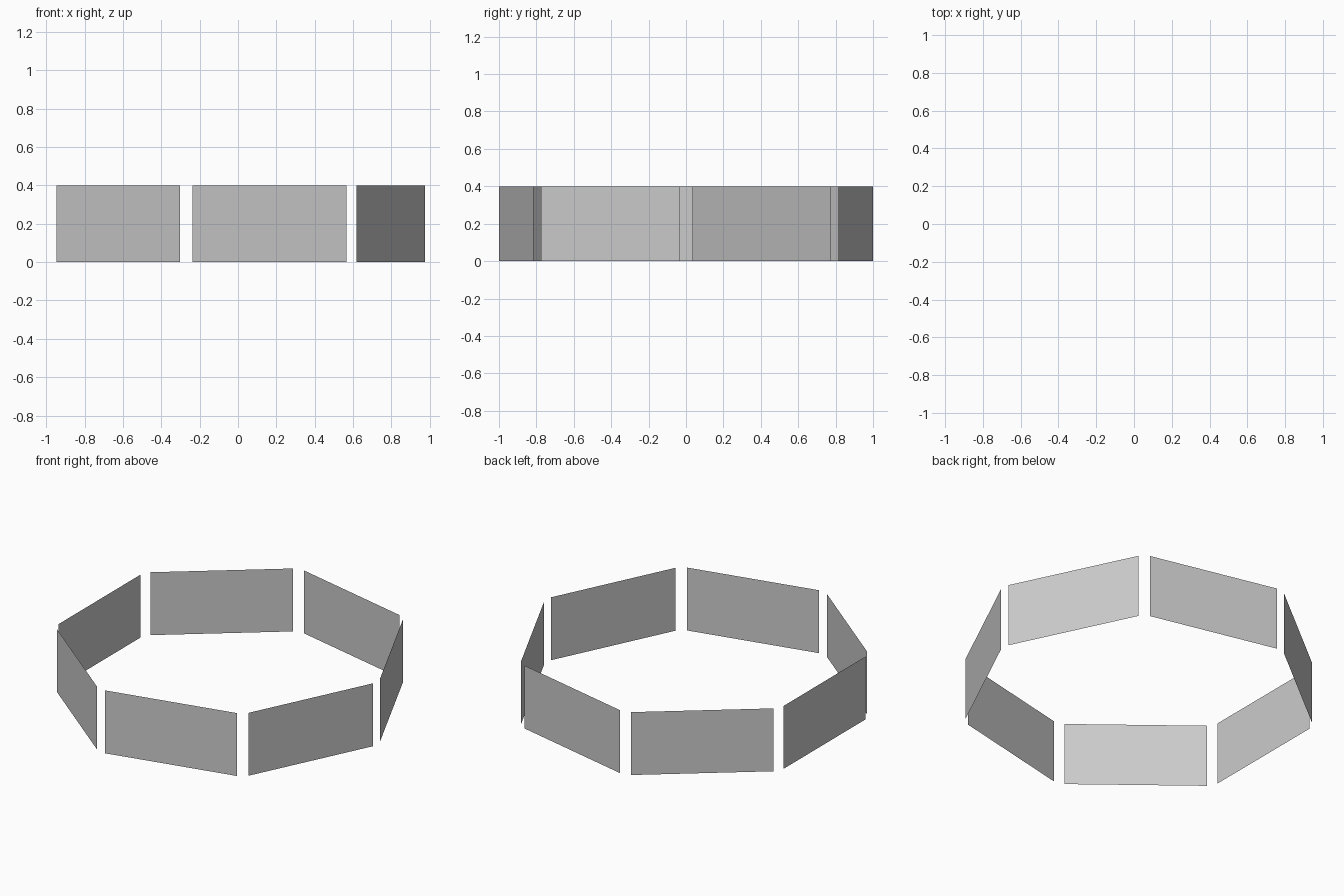
import bpy
from math import cos, sin, pi

if "Cube" in bpy.data.objects:
    bpy.data.objects.remove(bpy.data.objects["Cube"])

SIDES = 7
APOTHEM = 0.931
HALF_WIDTH = 0.411
HEIGHT = 0.40
# centre the odd-sided ring on its bounding box
STEP = 2 * pi / SIDES
X_MAX = APOTHEM * cos(STEP / 2) + HALF_WIDTH * sin(STEP / 2)
SHIFT = (APOTHEM - X_MAX) / 2


def flat_panel(name, angle):
    """Single upright quad facing outward at the given angle."""
    def point(t, z):
        return (APOTHEM * cos(angle) - t * sin(angle) + SHIFT,
                APOTHEM * sin(angle) + t * cos(angle), z)
    verts = [point(-HALF_WIDTH, 0), point(HALF_WIDTH, 0),
             point(HALF_WIDTH, HEIGHT), point(-HALF_WIDTH, HEIGHT)]
    mesh = bpy.data.meshes.new(name)
    mesh.from_pydata(verts, [], [(0, 1, 2, 3)])
    obj = bpy.data.objects.new(name, mesh)
    bpy.context.collection.objects.link(obj)


# ring of separate thin panels
for i in range(SIDES):
    flat_panel(f"ring_panel_{i + 1}", (i + 0.5) * STEP)
